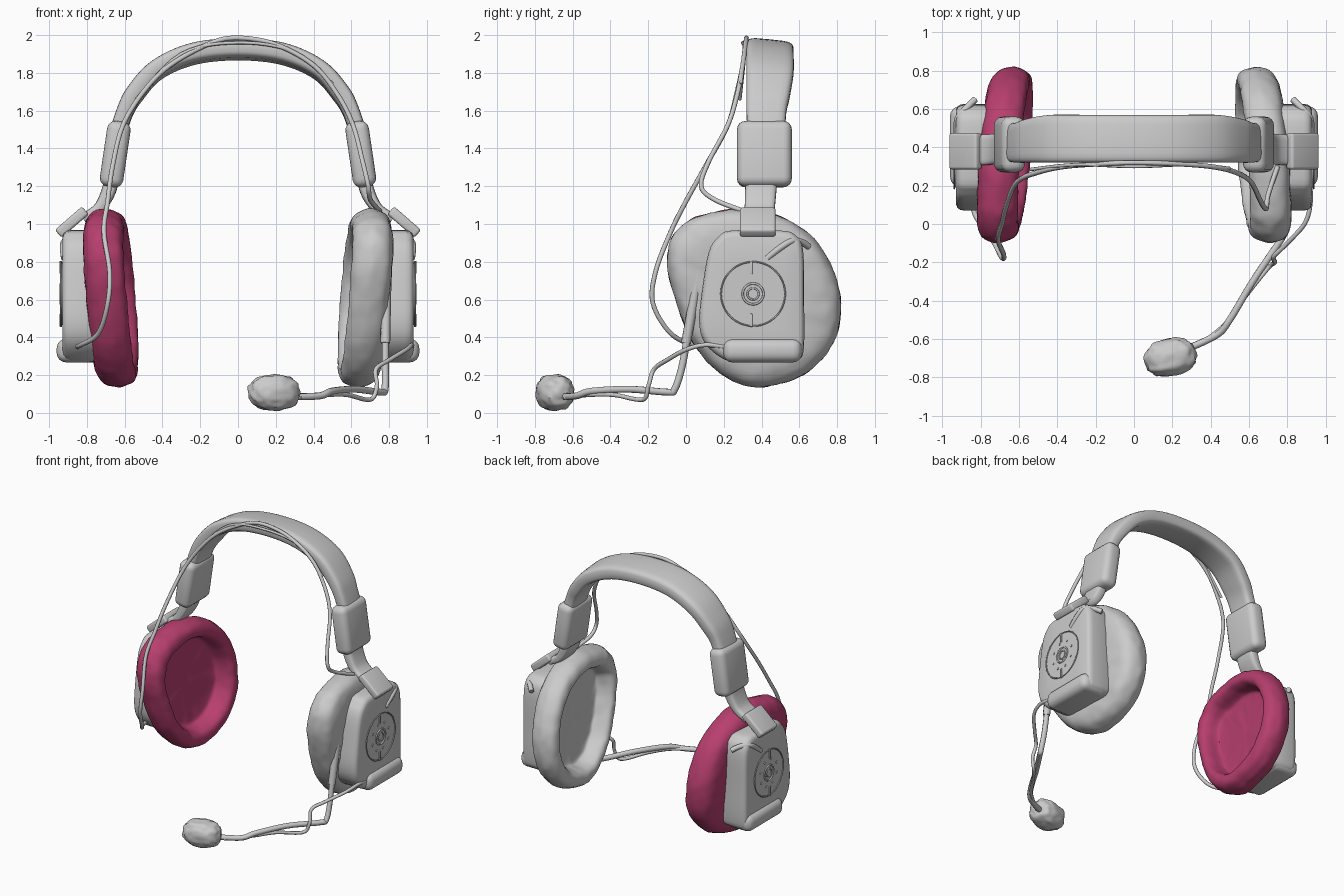
import bpy, bmesh
from math import sin, cos, pi, radians, atan2
from mathutils import Vector, Matrix, noise

if "Cube" in bpy.data.objects:
    bpy.data.objects.remove(bpy.data.objects["Cube"])


def spline(pts, n=6, closed=False):
    """Catmull-Rom samples through points of any dimension."""
    P = [Vector(p) for p in pts]
    k, out = len(P), []
    for i in range(k if closed else k - 1):
        if closed:
            a, b, c, d = (P[(i + j) % k] for j in (-1, 0, 1, 2))
        else:
            a, b, c, d = P[max(i - 1, 0)], P[i], P[i + 1], P[min(i + 2, k - 1)]
        for j in range(n):
            t = j / n
            out.append(0.5 * (2 * b + (c - a) * t + (2 * a - 5 * b + 4 * c - d) * t * t
                              + (3 * b - a - 3 * c + d) * t ** 3))
    return out if closed else out + [P[-1]]


def finish(name, bm):
    bmesh.ops.recalc_face_normals(bm, faces=bm.faces)
    me = bpy.data.meshes.new(name)
    bm.to_mesh(me)
    bm.free()
    ob = bpy.data.objects.new(name, me)
    bpy.context.collection.objects.link(ob)
    return ob


def loft(name, rings):
    bm = bmesh.new()
    R = [[bm.verts.new(p) for p in r] for r in rings]
    n = len(R[0])
    for a, b in zip(R, R[1:]):
        for i in range(n):
            bm.faces.new((a[i], a[(i + 1) % n], b[(i + 1) % n], b[i]))
    bm.faces.new(R[0])
    bm.faces.new(R[-1])
    return finish(name, bm)


def rounded_box(name, loc, size, bevel, tilt=0.0):
    bm = bmesh.new()
    bmesh.ops.create_cube(bm, size=1)
    bmesh.ops.scale(bm, vec=size, verts=bm.verts)
    bmesh.ops.bevel(bm, geom=bm.edges[:], offset=bevel, segments=4, profile=0.5, affect='EDGES')
    bmesh.ops.transform(bm, verts=bm.verts,
                        matrix=Matrix.Translation(loc) @ Matrix.Rotation(tilt, 4, 'Y'))
    return finish(name, bm)


def tube(name, pts, r, closed=False):
    cu = bpy.data.curves.new(name, 'CURVE')
    cu.dimensions = '3D'
    cu.bevel_depth, cu.bevel_resolution, cu.use_fill_caps = r, 2, True
    sp = cu.splines.new('POLY')
    path = spline(pts, 6, closed)
    sp.points.add(len(path) - 1)
    for q, p in zip(sp.points, path):
        q.co = (*p, 1)
    sp.use_cyclic_u = closed
    sp.use_smooth = True
    ob = bpy.data.objects.new(name, cu)
    bpy.context.collection.objects.link(ob)
    return ob


def disc(name, s, x, y, z, r, depth, seg=40):
    bm = bmesh.new()
    bmesh.ops.create_cone(bm, cap_ends=True, segments=seg, radius1=r, radius2=r, depth=depth,
                          matrix=Matrix.Translation((s * x, y, z)) @ Matrix.Rotation(pi / 2, 4, 'Y'))
    return finish(name, bm)


def strap(name, path, shear=0.0):
    """Flat padded band along (x, z, y centre, width, thickness) stations."""
    st, rings = spline(path, 6), []
    for i, p in enumerate(st):
        a, b = st[max(i - 1, 0)], st[min(i + 1, len(st) - 1)]
        t = Vector((b[0] - a[0], b[1] - a[1])).normalized()
        nx, nz = -t.y, t.x
        ring = []
        for k in range(24):
            c, d = cos(k * pi / 12), sin(k * pi / 12)
            u = (1 if c > 0 else -1) * abs(c) ** 0.4 * p[3] / 2
            v = (1 if d > 0 else -1) * abs(d) ** 0.55 * p[4] / 2
            ring.append((p[0] + nx * v, p[2] + u, p[1] + nz * v - shear * u))
        rings.append(ring)
    return loft(name, rings)


# Headband
half = [(0.645, 1.45, .425, .20, .09), (0.60, 1.59, .425, .21, .09), (0.545, 1.69, .435, .23, .10),
        (0.43, 1.815, .445, .25, .10), (0.24, 1.9, .445, .25, .105)]
top = [(0, 1.925, .445, .25, .105)]
strap("headband", [(-p[0], *p[1:]) for p in half] + top + half[::-1], 0.1)

PAD = [(.1, 1.05), (.3, 1.08), (.5, 1.04), (.68, .92), (.79, .73), (.82, .55), (.78, .37), (.65, .22),
       (.48, .15), (.33, .14), (.18, .21), (.05, .35), (-.04, .55), (-.095, .75), (-.085, .9), (-.01, 1.0)]
# Pad section: (scale of outline, distance outward from the inner face)
SECTION = [(.03, .125), (.35, .125), (.63, .12), (.69, .10), (.72, .045), (.77, .008), (.85, 0), (.94, .02),
           (.99, .07), (1, .11), (.97, .16), (.9, .195), (.75, .215), (.4, .22), (.03, .22)]
SHELL = [(.17, .93), (.24, .965), (.5, .965), (.58, .94), (.62, .86), (.625, .6), (.625, .36), (.6, .285),
         (.5, .27), (.28, .27), (.19, .29), (.1, .37), (.07, .48), (.085, .65), (.12, .85)]
GC = (0.355, 0.63)

for s, side in ((-1, "left"), (1, "right")):
    # Ear cushion with recessed inside and pitted foam surface
    rings = []
    for f, d in spline(SECTION, 3):
        ring = []
        for y, z in spline(PAD, 6, True):
            y, z = .36 + (y - .36) * f, .61 + (z - .61) * f
            x = .535 + .065 * (z - .14) / .94 - .03 * (y - .36) / .46 + d
            p = Vector((s * x, y, z))
            ring.append(p + Vector((s, 0, 0)) * noise.noise(p * 14) * .006
                        + Vector((0, y - .36, z - .61)) * noise.noise(p * 17) * .012)
        rings.append(ring)
    pad = loft(side + "_ear_cushion", rings)
    if s < 0:
        pink = bpy.data.materials.new("pink_foam")
        pink.diffuse_color = (.48, .05, .16, 1)
        pink.use_nodes = True
        pink.node_tree.nodes["Principled BSDF"].inputs["Base Color"].default_value = pink.diffuse_color
        pad.data.materials.append(pink)

    # Outer shell with rounded rim
    outline = spline(SHELL, 4, True)
    loft(side + "_shell", [[(s * x, .36 + (y - .36) * f, .62 + (z - .62) * f) for y, z in outline]
                           for f, x in ((.97, .73), (1, .76), (1, .885), (.985, .908), (.95, .922),
                                        (.9, .928), (.5, .93))])
    rounded_box(side + "_shell_foot", (s * .85, .405, .33), (.22, .42, .125), .05)

    # Round speaker badge: plate, rings, dots and notches
    disc(side + "_plate", s, .93, *GC, .165, .014)
    for r, w in ((.17, .004), (.055, .006), (.03, .005)):
        tube(side + "_plate_ring", [(s * .938, GC[0] + r * cos(a * pi / 6), GC[1] + r * sin(a * pi / 6))
                                    for a in range(12)], w, True)
    for k in range(8):
        a = k * pi / 4 + .3
        disc(side + "_plate_dot", s, .937, GC[0] + .1 * cos(a), GC[1] + .1 * sin(a), .009, .01, 10)
    for k in (-1, 1):
        rounded_box(side + "_plate_notch", (s * .938, GC[0] - .01, GC[1] + k * .14),
                    (.012, .014, .07), .003)
    # Small lever behind the top corner
    tube(side + "_lever", [(s * .92, .43, .82), (s * .925, .5, .875), (s * .915, .56, .91),
                           (s * .87, .61, .905), (s * .83, .65, .88)], .018)

    # Adjuster sleeve, lower strap and hinge clip
    rounded_box(side + "_sleeve", (s * .65, .415, 1.37), (.125, .29, .35), .045, -.147 * s)
    strap(side + "_lower_strap", [(s * .665, 1.25, .4, .17, .08), (s * .69, 1.16, .395, .165, .075),
                                  (s * .74, 1.08, .39, .16, .06), (s * .82, 1.03, .385, .16, .05)])
    rounded_box(side + "_hinge_clip", (s * .88, .38, 1.01), (.19, .19, .055), .015, s * atan2(.13, .15))

# Microphone boom: flat holder then bent rod
tube("boom_holder", [(.79, .085, .87), (.785, .045, .62), (.78, .0, .37)], .026)
tube("boom_rod", [(.78, .01, .42), (.78, -.02, .25), (.778, -.06, .125), (.755, -.1, .11), (.62, -.3, .125),
                  (.50, -.5, .115), (.43, -.58, .09), (.26, -.66, .085)], .019)
tube("boom_cable", [(.92, .2, .35), (.92, .1, .36), (.89, .0, .335), (.80, -.1, .28), (.73, -.17, .23),
                    (.735, -.2, .14), (.70, -.23, .07), (.58, -.38, .095), (.48, -.52, .095),
                    (.33, -.64, .08)], .012)

# Microphone foam: lumpy stretched ball
bm = bmesh.new()
bmesh.ops.create_icosphere(bm, subdivisions=4, radius=1)
for v in bm.verts:
    c = v.co
    q = Vector([(1 if w > 0 else -1) * abs(w) ** .85 for w in c])
    q *= .97 + .09 * noise.noise(c * 3.2)
    v.co = (q.x * .14, q.y * .1, q.z * .097)
bmesh.ops.transform(bm, verts=bm.verts,
                    matrix=Matrix.Translation((.19, -.695, .108)) @ Matrix.Rotation(.2, 4, 'Z'))
finish("microphone_foam", bm)

# Cable that runs from the left shell over the headband to the right hinge
tube("headband_cable", [(-.86, .2, .35), (-.83, .05, .36), (-.74, -.08, .42), (-.69, -.175, .58), (-.68, -.16, .75),
                        (-.71, -.08, .96), (-.69, 0, 1.12), (-.665, .1, 1.3), (-.61, .22, 1.52),
                        (-.5, .27, 1.7), (-.36, .3, 1.84), (-.15, .315, 1.955), (0, .32, 1.985),
                        (.2, .315, 1.95), (.4, .3, 1.84), (.53, .27, 1.68), (.61, .22, 1.52),
                        (.66, .12, 1.33), (.69, .08, 1.2), (.70, .15, 1.13), (.75, .3, 1.07)], .013)
tube("headband_cable_strand", [(-.54, .285, 1.66), (-.3, .31, 1.9), (0, .3, 1.96), (.3, .31, 1.91),
                               (.5, .29, 1.74)], .009)

# Smooth shading
bpy.ops.object.select_all(action='DESELECT')
for ob in bpy.data.objects:
    if ob.type == 'MESH':
        ob.select_set(True)
        bpy.context.view_layer.objects.active = ob
bpy.ops.object.shade_smooth_by_angle(angle=radians(40))
